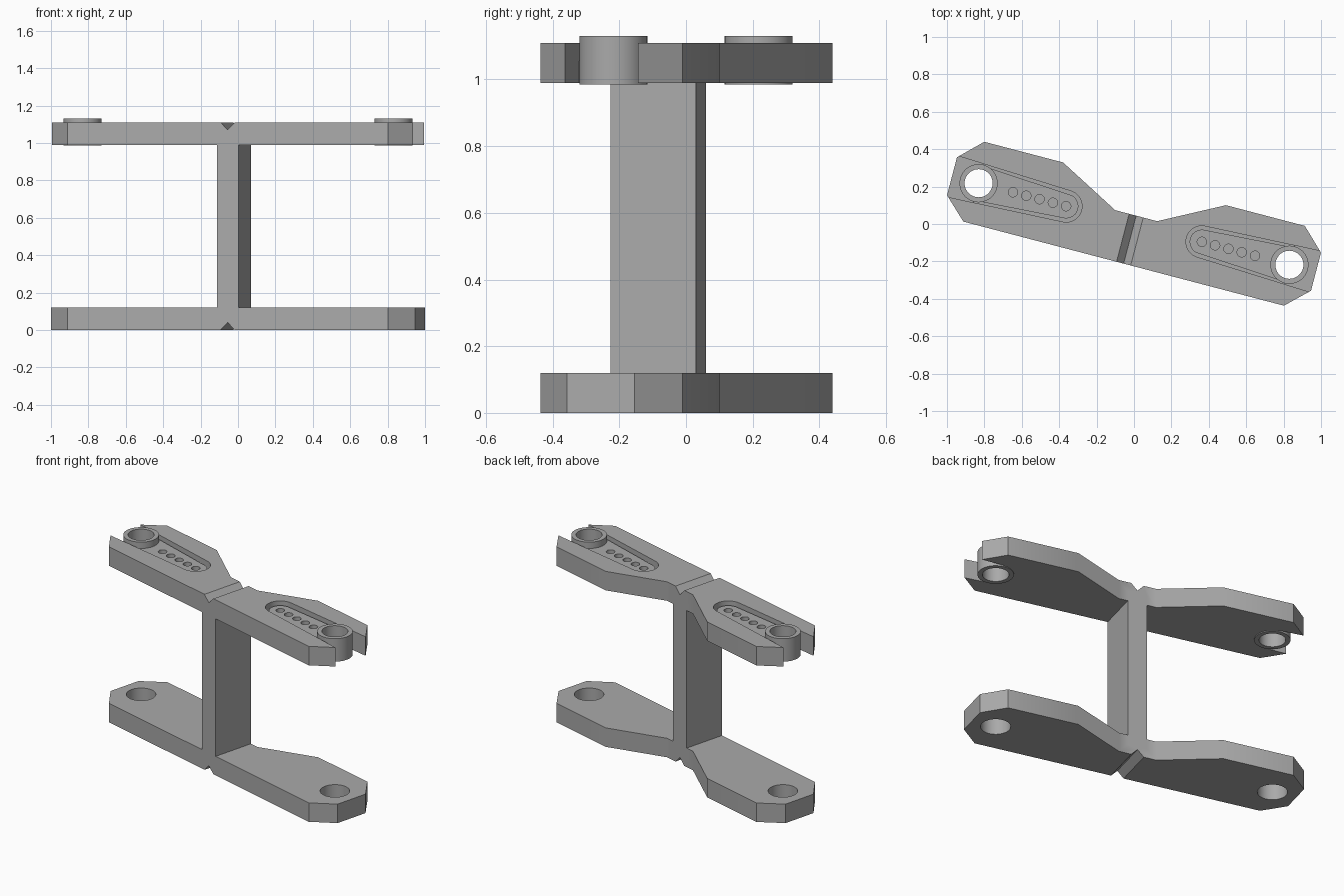
import bpy, bmesh, math
from mathutils import Matrix

if "Cube" in bpy.data.objects:
    bpy.data.objects.remove(bpy.data.objects["Cube"], do_unlink=True)

TILT = math.radians(-14.7)      # whole bracket is turned about z
Z_TOP, THICK = 1.11, 0.12
HUB_X, TIP_X = 0.859, 0.375     # hub centre and rounded arm tip

grey = bpy.data.materials.new("plain grey")
grey.use_nodes = True
colour = (0.4, 0.4, 0.4, 1)
grey.diffuse_color = colour
grey.node_tree.nodes["Principled BSDF"].inputs["Base Color"].default_value = colour


def prism(name, points, z0, z1):
    """Extrude a closed 2D outline between two heights."""
    bm = bmesh.new()
    face = bm.faces.new([bm.verts.new((x, y, z0)) for x, y in points])
    moved = bmesh.ops.extrude_face_region(bm, geom=[face])["geom"]
    top = [g for g in moved if isinstance(g, bmesh.types.BMVert)]
    bmesh.ops.translate(bm, vec=(0, 0, z1 - z0), verts=top)
    bmesh.ops.recalc_face_normals(bm, faces=bm.faces)
    mesh = bpy.data.meshes.new(name)
    bm.to_mesh(mesh)
    bm.free()
    mesh.materials.append(grey)
    obj = bpy.data.objects.new(name, mesh)
    bpy.context.collection.objects.link(obj)
    return obj


def circle(x, r, n=48):
    return [(x + r * math.cos(2 * math.pi * i / n), r * math.sin(2 * math.pi * i / n))
            for i in range(n)]


def arm(tip_r, end_x, end_half):
    """Tapered arm outline with a round inner tip."""
    arc = [(TIP_X + tip_r * math.cos(a), tip_r * math.sin(a))
           for a in (math.radians(90 + 180 * i / 20) for i in range(21))]
    return arc + [(end_x, -end_half), (end_x, end_half)]


def combine(target, other, operation):
    mod = target.modifiers.new(operation, "BOOLEAN")
    mod.operation, mod.object, mod.solver = operation, other, "EXACT"
    bpy.context.view_layer.objects.active = target
    bpy.ops.object.modifier_apply(modifier=mod.name)
    bpy.data.objects.remove(other, do_unlink=True)


def cut(target, points, z0, z1):
    combine(target, prism("cutter", points, z0, z1), "DIFFERENCE")


def flip(points, side):
    return [(side * x, side * y) for x, y in points]


# Plates: waisted outline with a straight front edge
back = [(0.116, 0.046), (0.45, 0.222), (0.886, 0.222), (1.006, 0.105)]
front = [(1.006, -0.105), (0.886, -0.219)]
half = back + front
outline = half + [(-x, y) for x, y in reversed(half)]
bottom_plate = prism("bottom_plate", outline, 0, THICK)
top_plate = prism("top_plate", outline, Z_TOP - THICK, Z_TOP)

parts = []
for side, label in ((1, "left"), (-1, "right")):
    # Bottom bearing hole
    cut(bottom_plate, flip(circle(HUB_X, 0.085), side), -0.1, 0.3)
    # Shallow pocket, hub bore and open fork at the end of the top plate
    cut(top_plate, flip(arm(0.085, 1.05, 0.115), side), Z_TOP - 0.055, 1.3)
    cut(top_plate, flip(circle(HUB_X, 0.1), side), 0.8, 1.3)
    fork = [(HUB_X, -0.107), (1.05, -0.115), (1.05, 0.115), (HUB_X, 0.107)]
    cut(top_plate, flip(fork, side), 0.8, 1.3)

    # Arm lying in the pocket with a row of screw holes
    horn = prism(label + "_horn_arm", flip(arm(0.065, HUB_X, 0.095), side),
                 Z_TOP - 0.06, Z_TOP - 0.02)
    for i in range(5):
        cut(horn, flip(circle(TIP_X + 0.0735 * i, 0.025, 24), side), 0.9, 1.3)
    cut(horn, flip(circle(HUB_X, 0.09), side), 0.9, 1.3)

    # Tubular hub
    hub = prism(label + "_hub", flip(circle(HUB_X, 0.102), side), 0.985, 1.13)
    cut(hub, flip(circle(HUB_X, 0.075), side), 0.9, 1.3)
    parts += [horn, hub]

# V groove across the outer face of each plate
for plate, z, depth in ((top_plate, Z_TOP, -0.04), (bottom_plate, 0, 0.04)):
    groove = prism("groove", [(-0.078, z - depth), (0.078, z - depth), (0, z + depth)],
                   -0.4, 0.4)
    groove.data.transform(Matrix.Rotation(math.pi / 2, 4, "X"))
    combine(plate, groove, "DIFFERENCE")

# Web joining the plates flush at front and back
web = prism("web", [(-0.06, -0.219), (0.06, -0.219), (0.06, 0.046), (-0.06, 0.046)],
            THICK / 2, Z_TOP - THICK / 2)
frame = web
frame.name = "bracket_frame"
combine(frame, bottom_plate, "UNION")
combine(frame, top_plate, "UNION")
parts.append(frame)

# Turn everything into place and shade
bpy.ops.object.select_all(action="DESELECT")
for obj in parts:
    obj.data.transform(Matrix.Rotation(TILT, 4, "Z"))
    obj.select_set(True)
bpy.context.view_layer.objects.active = frame
bpy.ops.object.shade_smooth_by_angle(angle=math.radians(30))
